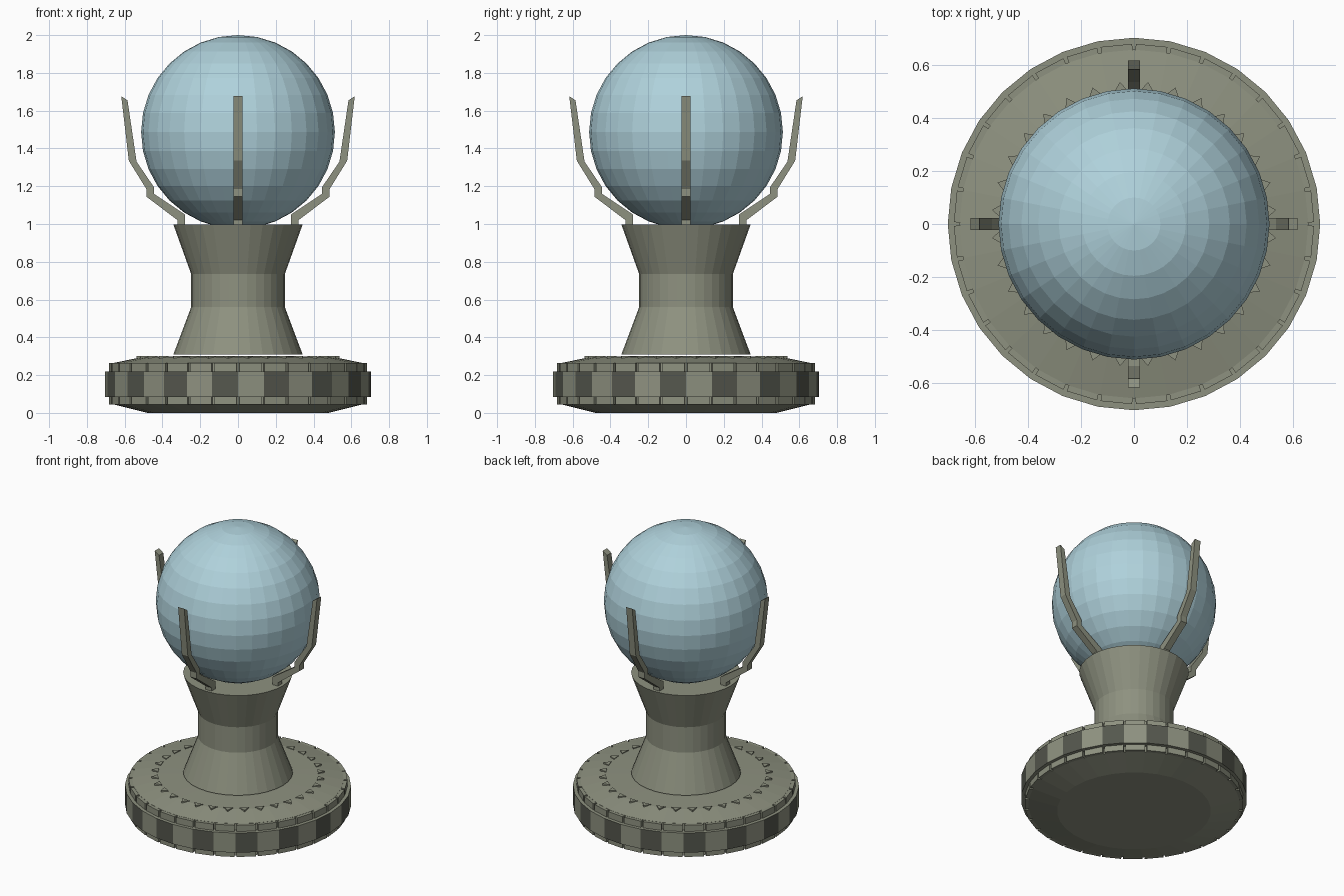
import bpy, bmesh
from math import cos, sin, pi

if "Cube" in bpy.data.objects:
    bpy.data.objects.remove(bpy.data.objects["Cube"])

SEG = 32
STEP = 2 * pi / SEG


def material(name, rgb):
    m = bpy.data.materials.new(name)
    m.diffuse_color = (*rgb, 1)
    m.use_nodes = True
    m.node_tree.nodes["Principled BSDF"].inputs["Base Color"].default_value = m.diffuse_color
    return m


STONE = material("stone", (0.27, 0.285, 0.215))
DARK = material("dark_stone", (0.09, 0.095, 0.075))
GLASS = material("pale_blue", (0.43, 0.64, 0.71))


def finish(bm, name, *mats):
    bmesh.ops.recalc_face_normals(bm, faces=bm.faces)
    me = bpy.data.meshes.new(name)
    bm.to_mesh(me)
    bm.free()
    for m in mats:
        me.materials.append(m)
    ob = bpy.data.objects.new(name, me)
    bpy.context.collection.objects.link(ob)
    return ob


def polar(r, a, z):
    return (r * cos(a), r * sin(a), z)


def lathe(name, profile, *mats, checker=None):
    """Capped 32-sided solid; checker = profile span with alternating panels."""
    bm = bmesh.new()
    rings = [[bm.verts.new(polar(r, i * STEP, z)) for i in range(SEG)]
             for r, z in profile]
    for k in range(len(rings) - 1):
        for i in range(SEG):
            j = (i + 1) % SEG
            f = bm.faces.new((rings[k][i], rings[k][j],
                              rings[k + 1][j], rings[k + 1][i]))
            if k == checker:
                f.material_index = i % 2
    bm.faces.new(rings[0][::-1])
    bm.faces.new(rings[-1])
    return finish(bm, name, *mats)


def prism(bm, bottom, top):
    n = len(bottom)
    b = [bm.verts.new(p) for p in bottom]
    t = [bm.verts.new(p) for p in top]
    bm.faces.new(b[::-1])
    bm.faces.new(t)
    for i in range(n):
        j = (i + 1) % n
        bm.faces.new((b[i], b[j], t[j], t[i]))


# Base with checkered band
lathe("base", [(0.48, 0.0), (0.66, 0.045), (0.66, 0.085), (0.705, 0.085),
               (0.705, 0.22), (0.66, 0.22), (0.66, 0.264), (0.51, 0.295),
               (0.34, 0.3)], STONE, DARK, checker=3)

# Rim blocks above and below the band, with small gaps between them
bm = bmesh.new()
for z0, z1 in ((0.045, 0.085), (0.22, 0.263)):
    for i in range(SEG):
        a, b = (i + 0.05) * STEP, (i + 0.95) * STEP
        plan = [(0.645, a), (0.682, a), (0.682, b), (0.645, b)]
        prism(bm, [polar(r, t, z0) for r, t in plan],
              [polar(r, t, z1) for r, t in plan])
finish(bm, "rim_blocks", STONE)

# Ring of small pointed teeth on the top of the base
bm = bmesh.new()
for i in range(SEG):
    a = (i + 0.5) * STEP
    plan = [(0.50, a - 0.3 * STEP), (0.54, a), (0.50, a + 0.3 * STEP)]
    prism(bm, [polar(r, t, 0.28) for r, t in plan],
          [polar(r, t, 0.3) for r, t in plan])
finish(bm, "top_teeth", STONE)

# Waisted neck
lathe("neck", [(0.342, 0.31), (0.248, 0.56), (0.248, 0.735), (0.342, 0.997)],
      STONE)

# Globe
bm = bmesh.new()
bmesh.ops.create_uvsphere(bm, u_segments=32, v_segments=16, radius=0.513)
finish(bm, "globe", GLASS).location.z = 1.487

# Four bent prongs around the globe
outline = [(0.28, 0.99), (0.32, 0.99), (0.32, 1.02), (0.485, 1.145),
           (0.485, 1.185), (0.578, 1.335), (0.618, 1.677), (0.585, 1.655),
           (0.537, 1.33), (0.445, 1.195), (0.445, 1.16), (0.28, 1.05)]
for k, side in enumerate(("right", "back", "left", "front")):
    bm = bmesh.new()
    prism(bm, [(x, -0.023, z) for x, z in outline],
          [(x, 0.023, z) for x, z in outline])
    finish(bm, "prong_" + side, STONE).rotation_euler.z = k * pi / 2
